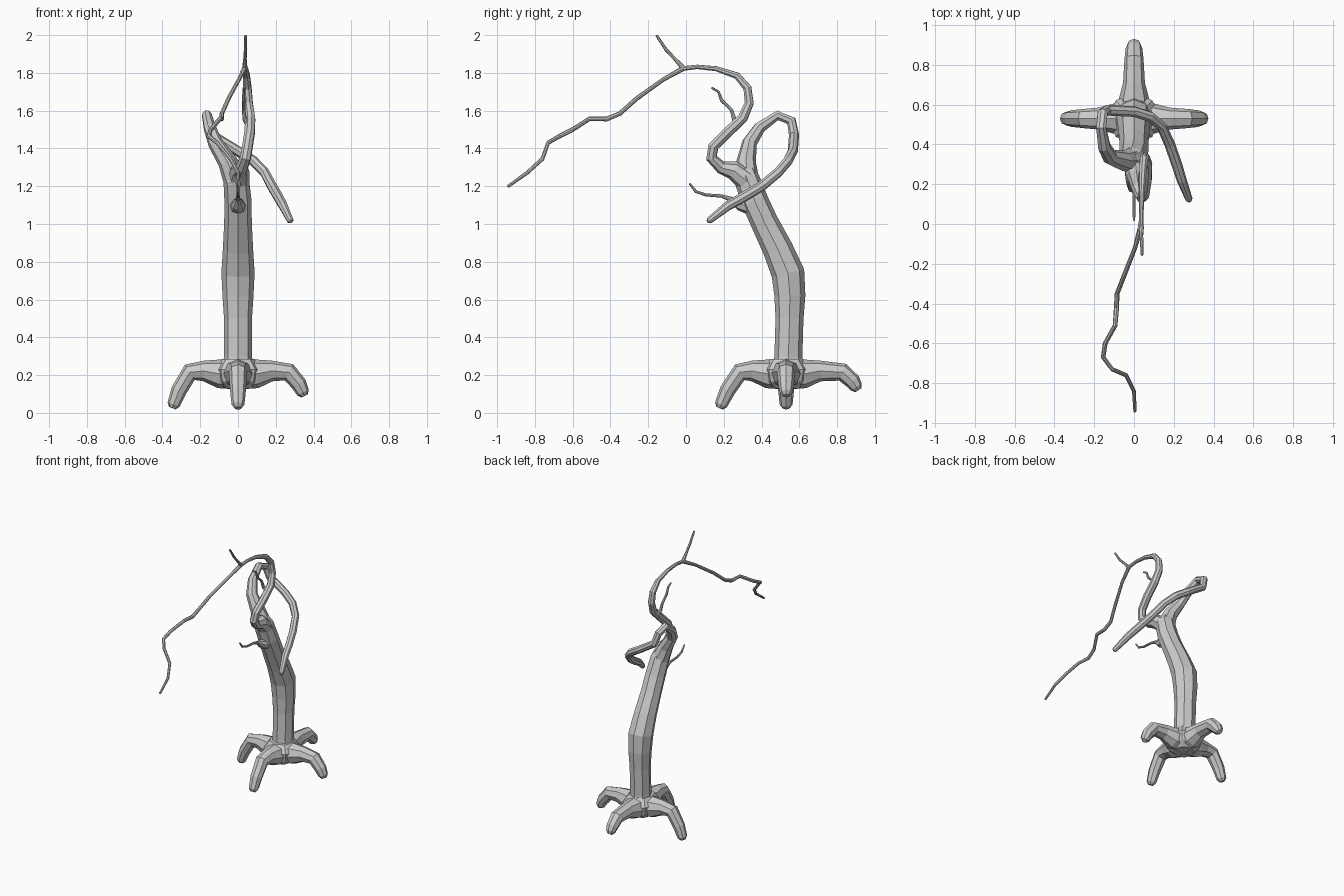
import bpy, bmesh, math
from mathutils import Vector


def limb(name, pts, sides=8, tip=True):
    """Faceted tube through (x, y, z, radius) points with a chamfered tip."""
    nodes = [(Vector(p[:3]), p[3]) for p in pts]
    if tip:
        end, r = nodes[-1]
        d = (end - nodes[-2][0]).normalized()
        nodes[-1] = (end - d * r * 0.6, r)
        nodes.append((end, r * 0.55))
    bm = bmesh.new()
    rings, u = [], None
    for i, (p, r) in enumerate(nodes):
        a = nodes[max(i - 1, 0)][0]
        b = nodes[min(i + 1, len(nodes) - 1)][0]
        t = (p - a).normalized() + (b - p).normalized()
        t.normalize()
        if u is None:
            u = Vector((1, 0, 0)) if abs(t.x) < 0.8 else Vector((0, 1, 0))
        u = (u - t * u.dot(t)).normalized()
        v = t.cross(u)
        ring = []
        for k in range(sides):
            w = 2 * math.pi * k / sides
            ring.append(bm.verts.new(p + (u * math.cos(w) + v * math.sin(w)) * r))
        rings.append(ring)
    for r0, r1 in zip(rings, rings[1:]):
        for k in range(sides):
            j = (k + 1) % sides
            bm.faces.new((r0[k], r0[j], r1[j], r1[k]))
    bm.faces.new(rings[0][::-1])
    bm.faces.new(rings[-1])
    bmesh.ops.recalc_face_normals(bm, faces=bm.faces)
    me = bpy.data.meshes.new(name)
    bm.to_mesh(me)
    bm.free()
    ob = bpy.data.objects.new(name, me)
    bpy.context.collection.objects.link(ob)
    return ob


# Root hub
CY = 0.53
limb("root_hub", [(0, CY, 0.13, 0.075), (0, CY, 0.165, 0.115),
                  (0, CY, 0.23, 0.13), (0, CY, 0.285, 0.09)], tip=False)

# Four splayed roots: direction, knee reach, foot reach, foot height
roots = {"left": (-1, 0, 0.255, 0.37, 0.01), "right": (1, 0, 0.27, 0.375, 0.075),
         "front": (0, -1, 0.245, 0.375, 0.01), "back": (0, 1, 0.30, 0.405, 0.105)}
for side, (dx, dy, knee, foot, fz) in roots.items():
    prof = [(0.02, 0.205, 0.08), (0.10, 0.207, 0.076), (0.18, 0.222, 0.055),
            (knee, 0.215, 0.048), ((knee + foot) / 2, (0.205 + fz) / 2 + 0.012, 0.042),
            (foot - 0.022, fz + 0.015, 0.034)]
    limb(side + "_root", [(dx * d, CY + dy * d, z, r) for d, z, r in prof])

# Leaning trunk
limb("trunk", [(0, 0.54, 0.2, 0.085), (0, 0.542, 0.3, 0.074), (0, 0.548, 0.5, 0.074),
               (0, 0.55, 0.62, 0.082), (0, 0.54, 0.74, 0.088), (0, 0.485, 0.87, 0.08),
               (0, 0.415, 1.01, 0.073), (0, 0.365, 1.12, 0.072),
               (-0.01, 0.322, 1.24, 0.068), (-0.03, 0.315, 1.31, 0.05)])

# Looping branch that curls back and hangs to the right
limb("looping_branch", [
    (-0.01, 0.325, 1.22, 0.065), (-0.055, 0.318, 1.33, 0.052), (-0.12, 0.337, 1.43, 0.04),
    (-0.15, 0.39, 1.51, 0.033), (-0.165, 0.485, 1.575, 0.027), (-0.158, 0.558, 1.545, 0.027),
    (-0.135, 0.572, 1.47, 0.027), (0.0, 0.565, 1.385, 0.027), (0.08, 0.54, 1.335, 0.027),
    (0.14, 0.49, 1.275, 0.026), (0.18, 0.40, 1.20, 0.027), (0.215, 0.30, 1.14, 0.027),
    (0.24, 0.22, 1.095, 0.025), (0.28, 0.115, 1.012, 0.018)])

# Upper branch curling forward
limb("upper_branch", [
    (0.0, 0.33, 1.22, 0.06), (0.01, 0.25, 1.285, 0.05), (0.02, 0.185, 1.30, 0.034),
    (0.04, 0.135, 1.35, 0.03), (0.05, 0.145, 1.41, 0.029), (0.062, 0.22, 1.485, 0.029),
    (0.065, 0.30, 1.56, 0.028), (0.055, 0.335, 1.64, 0.025), (0.05, 0.325, 1.72, 0.023),
    (0.045, 0.27, 1.785, 0.019), (0.04, 0.16, 1.822, 0.014), (0.037, 0.06, 1.832, 0.012),
    (0.035, -0.03, 1.822, 0.013)], tip=False)

# Long drooping twig
limb("drooping_twig", [
    (0.035, -0.01, 1.826, 0.014), (0.005, -0.12, 1.765, 0.011), (-0.05, -0.26, 1.665, 0.012),
    (-0.085, -0.35, 1.585, 0.012), (-0.088, -0.42, 1.556, 0.013), (-0.095, -0.51, 1.558, 0.012),
    (-0.145, -0.60, 1.50, 0.012), (-0.155, -0.67, 1.465, 0.012), (-0.11, -0.73, 1.43, 0.011),
    (-0.04, -0.76, 1.345, 0.011), (0.0, -0.84, 1.272, 0.01), (0.005, -0.945, 1.197, 0.008)])

# Upright twig at the fork
limb("upright_twig", [(0.036, -0.015, 1.826, 0.014), (0.037, -0.06, 1.875, 0.009),
                      (0.04, -0.105, 1.922, 0.009), (0.04, -0.157, 2.0, 0.007)])

# Small twig on the upper branch
limb("upper_side_twig", [(0.055, 0.275, 1.53, 0.02), (0.035, 0.255, 1.555, 0.012),
                         (0.03, 0.24, 1.605, 0.009), (0.03, 0.188, 1.655, 0.009),
                         (0.03, 0.172, 1.70, 0.007), (0.03, 0.135, 1.722, 0.006)])

# Small twig on the trunk front
limb("trunk_side_twig", [(0, 0.36, 1.09, 0.05), (0, 0.285, 1.105, 0.034),
                         (0, 0.24, 1.13, 0.014), (0, 0.19, 1.148, 0.009),
                         (0, 0.105, 1.154, 0.008), (0, 0.052, 1.172, 0.008),
                         (0, 0.018, 1.215, 0.005)])
